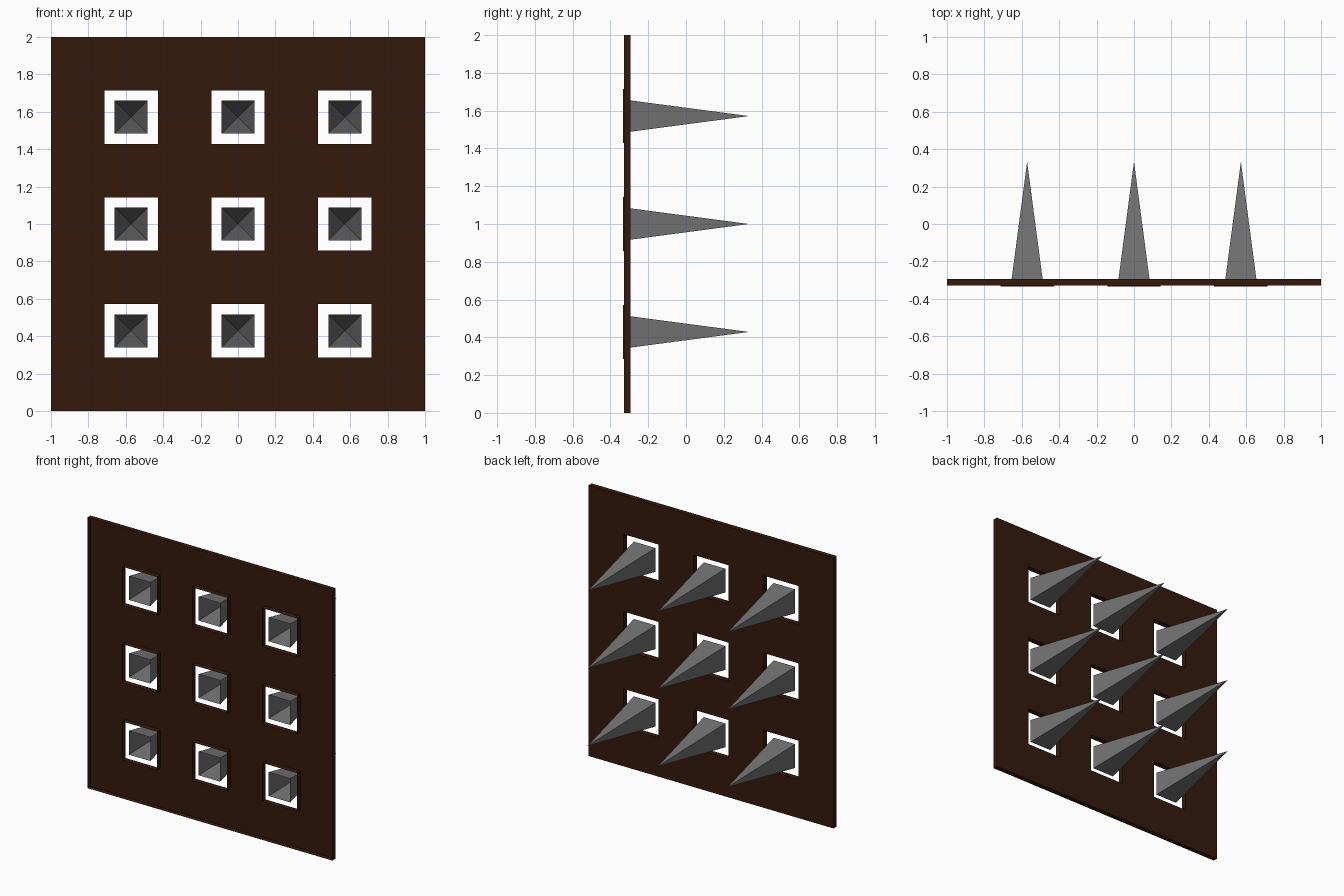
import bpy, bmesh
from math import pi
from mathutils import Matrix

if "Cube" in bpy.data.objects:
    bpy.data.objects.remove(bpy.data.objects["Cube"])

CELL = 2 / 7                      # panel is a 7 x 7 grid of cells
RIM, BACK, TIP = -0.328, -0.293, 0.333
BASE = -0.333
SPOTS = [(x, z) for x in (-2 * CELL, 0, 2 * CELL) for z in (1 - 2 * CELL, 1, 1 + 2 * CELL)]
CORNERS = ((-1, -1), (1, -1), (1, 1), (-1, 1))


def material(name, color):
    m = bpy.data.materials.new(name)
    m.diffuse_color = (*color, 1)
    m.use_nodes = True
    m.node_tree.nodes["Principled BSDF"].inputs["Base Color"].default_value = m.diffuse_color
    return m


def add_object(name, bm, mat):
    mesh = bpy.data.meshes.new(name)
    bm.to_mesh(mesh)
    bm.free()
    mesh.materials.append(mat)
    ob = bpy.data.objects.new(name, mesh)
    bpy.context.collection.objects.link(ob)
    return ob


def square_wall(bm, x, z, h, y0, y1):
    """Four thin walls around a square, running from y0 to y1."""
    a, b = [[bm.verts.new((x + sx * h, y, z + sz * h)) for sx, sz in CORNERS] for y in (y0, y1)]
    for i in range(4):
        j = (i + 1) % 4
        bm.faces.new((a[i], a[j], b[j], b[i]))


brown = material("brown_wood", (0.036, 0.010, 0.004))
steel = material("dark_steel", (0.17, 0.17, 0.17))

# Panel: single sheet at the back with nine square cells removed
bm = bmesh.new()
bmesh.ops.create_grid(bm, x_segments=7, y_segments=7, size=1,
                      matrix=Matrix.Translation((0, BACK, 1)) @ Matrix.Rotation(-pi / 2, 4, 'X'))
holes = [f for f in bm.faces
         if any(abs(f.calc_center_median().x - x) < 0.05 and
                abs(f.calc_center_median().z - z) < 0.05 for x, z in SPOTS)]
bmesh.ops.delete(bm, geom=holes, context='FACES')
add_object("panel", bm, brown)

# Outer rim: thin wall folded forward around the panel
bm = bmesh.new()
square_wall(bm, 0, 1, 1, RIM, BACK)
add_object("outer_rim", bm, brown)

# Hole sleeves: thin walls reaching slightly further forward than the rim
bm = bmesh.new()
for x, z in SPOTS:
    square_wall(bm, x, z, CELL / 2, BASE, BACK)
add_object("hole_sleeves", bm, brown)

# Spikes: open-based four-sided pyramids pointing backwards
for n, (x, z) in enumerate(SPOTS, 1):
    bm = bmesh.new()
    r = 0.088
    tip = bm.verts.new((x, TIP, z))
    base = [bm.verts.new((x + sx * r, BASE, z + sz * r)) for sx, sz in CORNERS]
    for i in range(4):
        bm.faces.new((base[i], tip, base[(i + 1) % 4]))
    bmesh.ops.recalc_face_normals(bm, faces=bm.faces[:])
    add_object(f"spike_{n}", bm, steel)
